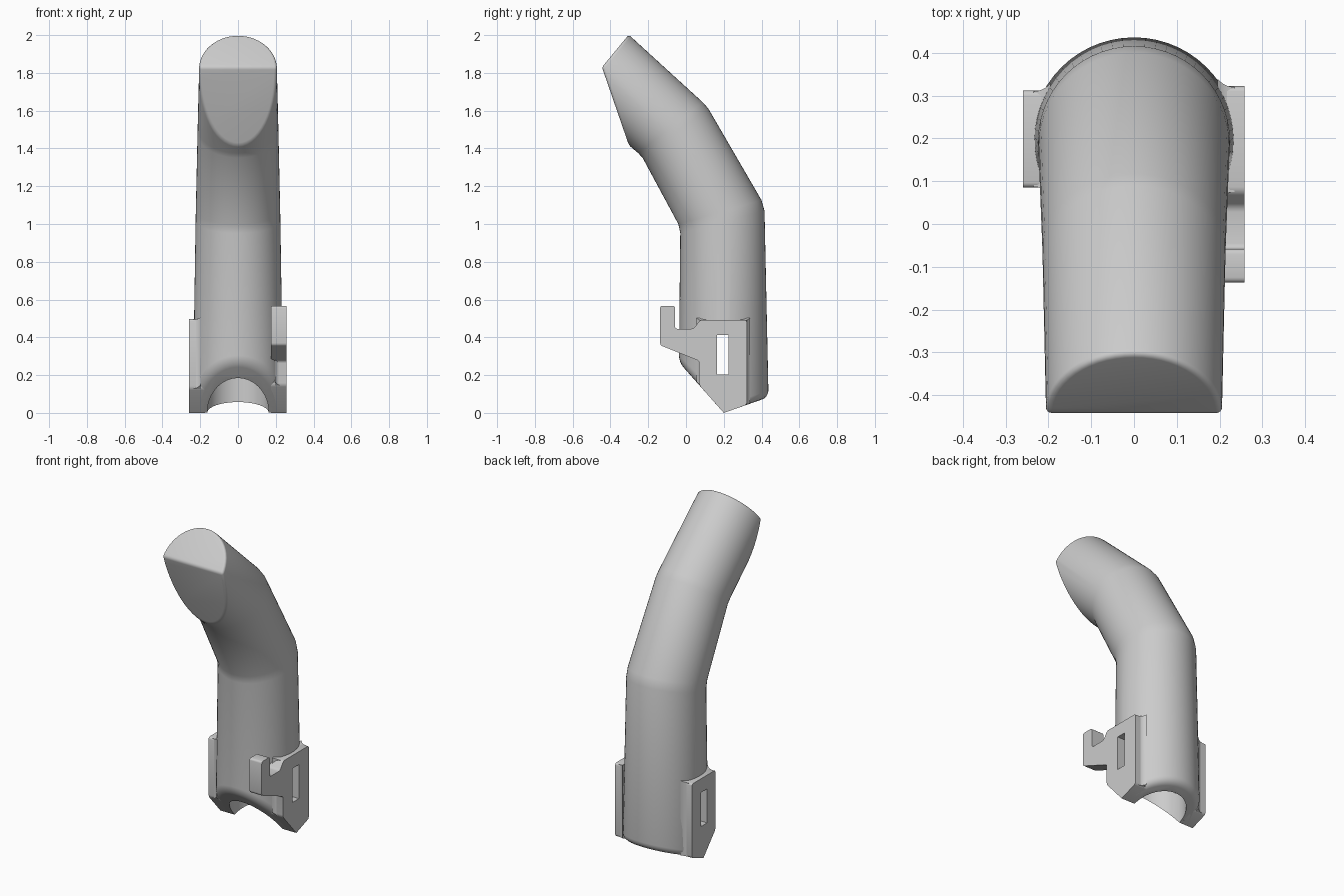
import bpy, bmesh, math
from mathutils import Vector

if "Cube" in bpy.data.objects:
    bpy.data.objects.remove(bpy.data.objects["Cube"], do_unlink=True)

grey = bpy.data.materials.new("plain grey")
grey.use_nodes = True
grey.diffuse_color = (0.6, 0.6, 0.6, 1)
grey.node_tree.nodes["Principled BSDF"].inputs["Base Color"].default_value = (0.6, 0.6, 0.6, 1)


def make_object(name, bm):
    bmesh.ops.recalc_face_normals(bm, faces=bm.faces)
    mesh = bpy.data.meshes.new(name)
    bm.to_mesh(mesh)
    bm.free()
    mesh.materials.append(grey)
    obj = bpy.data.objects.new(name, mesh)
    bpy.context.collection.objects.link(obj)
    return obj


def loft(bm, rings):
    """Skin closed rings of equal point count and cap both ends."""
    loops = [[bm.verts.new(p) for p in ring] for ring in rings]
    n = len(loops[0])
    for a, b in zip(loops, loops[1:]):
        for i in range(n):
            j = (i + 1) % n
            bm.faces.new((a[i], a[j], b[j], b[i]))
    bm.faces.new(loops[0][::-1])
    bm.faces.new(loops[-1])


def cut(obj, cutter):
    mod = obj.modifiers.new("cut", 'BOOLEAN')
    mod.operation = 'DIFFERENCE'
    mod.solver = 'EXACT'
    mod.object = cutter
    bpy.ops.object.select_all(action='DESELECT')
    obj.select_set(True)
    bpy.context.view_layer.objects.active = obj
    bpy.ops.object.modifier_apply(modifier=mod.name)


# Height of the V-shaped underside at depth y
def underside(y):
    return (y - 0.2) * 0.35 if y > 0.2 else (0.2 - y) * 1.13


def slice_off(bm, point, normal, above=-1):
    """Cut away everything beyond a plane, only among faces above a height."""
    faces = [f for f in bm.faces if all(v.co.z > above for v in f.verts)]
    edges = {e for f in faces for e in f.edges}
    verts = {v for f in faces for v in f.verts}
    bmesh.ops.bisect_plane(bm, geom=list(verts) + list(edges) + faces, dist=0.0005,
                           plane_co=point, plane_no=normal, clear_outer=True)
    bmesh.ops.remove_doubles(bm, verts=bm.verts, dist=0.003)
    bmesh.ops.holes_fill(bm, edges=[e for e in bm.edges if e.is_boundary])


# Bent tube: (centre y, centre z, radius vector y, z, half width)
stations = [Vector(s) for s in (
    (0.2, -0.15, 0.242, 0, 0.243), (0.1925, 1.04, 0.2225, 0.06, 0.224),
    (-0.0625, 1.4925, 0.1725, 0.1325, 0.214), (-0.445, 1.83, 0.142, 0.172, 0.206))]
path = [stations[0]]
for i in (1, 2):
    path += [stations[i].lerp(stations[i - 1], 0.025), stations[i].lerp(stations[i + 1], 0.05)]
path.append(stations[3])

SIDES = 56
rings = []
for cy, cz, uy, uz, half in path:
    ring = []
    for k in range(SIDES):
        a = 2 * math.pi * k / SIDES
        c, s = math.cos(a), math.sin(a)
        ring.append((half * c, cy + uy * s, cz + uz * s))
    rings.append(ring)

bm = bmesh.new()
loft(bm, rings)
slice_off(bm, (0, -0.445, 1.83), (0, -0.405, -0.14), above=1.3)  # slanted mouth flat
slice_off(bm, (0, 0.2, 0), (0, -1.13, -1))                       # front half of underside
slice_off(bm, (0, 0.2, 0), (0, 0.35, -1))                        # back half of underside
bmesh.ops.recalc_face_normals(bm, faces=bm.faces)


def sharp_edges(low, high, longest):
    return [e for e in bm.edges if len(e.link_faces) == 2
            and e.calc_face_angle() > 0.42 and e.calc_length() < longest
            and all(low < v.co.z < high for v in e.verts)]


# Rounded rims of the mouth and the underside
for low, high, longest, radius in ((1.38, 2.1, 1, 0.014), (-0.1, 0.5, 0.3, 0.035)):
    bmesh.ops.bevel(bm, geom=sharp_edges(low, high, longest), offset=radius, segments=4,
                    profile=0.5, affect='EDGES', clamp_overlap=False)
body = make_object("tube_body", bm)

# Bore cutter and slot cutter
bpy.ops.mesh.primitive_cylinder_add(vertices=64, radius=0.163, depth=1.1, location=(0, 0.2, 0.35))
bore = bpy.context.object
bpy.ops.mesh.primitive_cube_add(size=1, location=(0, 0.195, 0.307))
slot = bpy.context.object
slot.scale = (1, 0.06, 0.21)
for cutter in (bore, slot):
    cutter.hide_render = True


# Side plates, rounded at their corners
def plate(name, outline, x0, x1):
    bm = bmesh.new()
    loft(bm, [[(x, y, z) for y, z in outline] for x in (x0, x1)])
    edges = [e for e in bm.edges
             if abs(e.verts[0].co.x - e.verts[1].co.x) > 0.01 and e.verts[0].co.z > 0.02]
    bmesh.ops.bevel(bm, geom=edges, offset=0.012, segments=3, profile=0.5, affect='EDGES')
    return make_object(name, bm)


hook = [(0.2, 0), (0.322, 0.043), (0.322, 0.492), (0.075, 0.492), (0.04, 0.445), (-0.058, 0.445),
        (-0.058, 0.567), (-0.137, 0.567), (-0.137, 0.358), (0.07, 0.275), (0.07, 0.147)]
plain = [(0.2, 0), (0.312, 0.04), (0.312, 0.497), (0.085, 0.497), (0.085, 0.13)]
parts = [body, plate("left_hook_plate", hook, 0.175, 0.258),
         plate("right_plate", plain, -0.26, -0.175)]


# Flared fillets where the plates grow out of the tube
def flare(name, side, front, back, top):
    rings = []
    for k in range(6):
        a = k / 5 * math.radians(53)
        x, grow = 0.235 - 0.05 * math.sin(a), 0.05 * (1 - math.cos(a))
        y0, y1 = front - grow, back + grow
        rings.append([(side * x, 0.2, 0.001), (side * x, y1, underside(y1) + 0.002),
                      (side * x, y1, top + grow * 0.6), (side * x, y0, top + grow * 0.6),
                      (side * x, y0, underside(y0) + 0.002)])
    bm = bmesh.new()
    loft(bm, rings)
    return make_object(name, bm)


parts += [flare("left_plate_fillet", 1, 0.075, 0.32, 0.49),
          flare("right_plate_fillet", -1, 0.087, 0.31, 0.495)]

cut(body, bore)
for part in parts:
    cut(part, slot)
    bpy.ops.object.shade_smooth_by_angle(angle=math.radians(32))

for cutter in (bore, slot):
    bpy.data.objects.remove(cutter, do_unlink=True)
